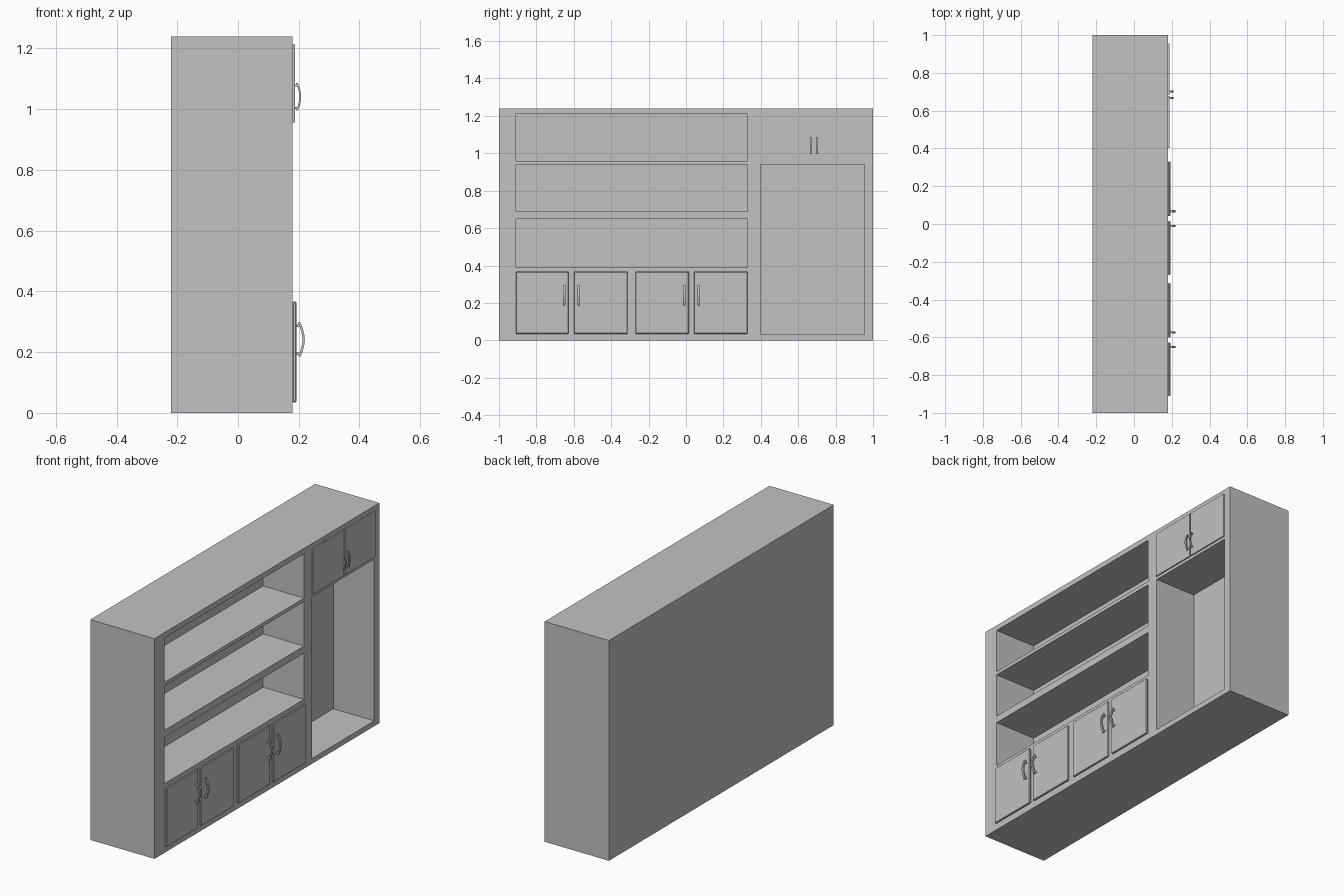
import bpy, bmesh, math
from mathutils import Vector

cube = bpy.data.objects.get("Cube")
if cube:
    bpy.data.objects.remove(cube, do_unlink=True)

grey = bpy.data.materials.new("plain_grey")
grey.use_nodes = True
grey.diffuse_color = (0.54, 0.54, 0.54, 1)
grey.node_tree.nodes["Principled BSDF"].inputs["Base Color"].default_value = grey.diffuse_color

FRONT, BACK, NICHE_BACK = 0.18, -0.22, -0.075


def finish(name, bm):
    bmesh.ops.recalc_face_normals(bm, faces=bm.faces[:])
    mesh = bpy.data.meshes.new(name)
    bm.to_mesh(mesh)
    bm.free()
    mesh.materials.append(grey)
    obj = bpy.data.objects.new(name, mesh)
    bpy.context.collection.objects.link(obj)
    return obj


def add_box(bm, x, y, z):
    """Add a box given (min, max) pairs."""
    verts = bmesh.ops.create_cube(bm, size=1)["verts"]
    for v in verts:
        v.co = Vector([(a + b) / 2 + c * (b - a) for c, (a, b) in zip(v.co, (x, y, z))])


def box(name, x, y, z):
    bm = bmesh.new()
    add_box(bm, x, y, z)
    return finish(name, bm)


# Carcass with open shelves and a tall wardrobe niche cut into it
carcass = box("carcass", (BACK, FRONT), (-1, 1), (0, 1.24))
shelf_y, tall_y = (-0.91, 0.33), (0.4, 0.955)
niches = [(shelf_y, (0.39, 0.65)), (shelf_y, (0.69, 0.94)),
          (shelf_y, (0.96, 1.21)), (tall_y, (0.03, 0.94))]
bm = bmesh.new()
for y, z in niches:
    add_box(bm, (NICHE_BACK, FRONT + 0.1), y, z)
cutter = finish("niche_cutter", bm)
cutter.hide_render = True
cut = carcass.modifiers.new("niches", "BOOLEAN")
cut.operation, cut.solver, cut.object = "DIFFERENCE", "EXACT", cutter
bpy.context.view_layer.objects.active = carcass
bpy.ops.object.modifier_apply(modifier=cut.name)
bpy.data.objects.remove(cutter, do_unlink=True)


def handle(name, x0, y, z, half, reach, width, thick):
    """Bowed grip on two short posts."""
    bm = bmesh.new()
    steps = 8
    outer, inner = [], []
    for i in range(steps + 1):
        t = 2 * i / steps - 1
        x = x0 + reach - 0.5 * reach * (1 - math.cos(t * math.pi / 2))
        outer.append((x, y - width / 2, z + t * half))
        inner.append((x - thick, y - width / 2, z + t * half))
    face = bm.faces.new([bm.verts.new(p) for p in outer + inner[::-1]])
    ext = bmesh.ops.extrude_face_region(bm, geom=[face])["geom"]
    bmesh.ops.translate(bm, vec=(0, width, 0),
                        verts=[g for g in ext if isinstance(g, bmesh.types.BMVert)])
    for side in (-1, 1):
        zc = z + side * half * 0.82
        add_box(bm, (x0 - 0.002, x0 + reach * 0.56), (y - width / 3, y + width / 3),
                (zc - thick / 2, zc + thick / 2))
    return finish(name, bm)


# Lower doors in two pairs, handles beside the meeting edges
lower = [(-0.91, -0.627, -0.651), (-0.6, -0.313, -0.574),
         (-0.27, 0.015, -0.01), (0.042, 0.33, 0.068)]
for i, (a, b, grip) in enumerate(lower, 1):
    door = box(f"lower_door_{i}", (FRONT, 0.192), (a, b), (0.035, 0.367))
    bevel = door.modifiers.new("edge", "BEVEL")
    bevel.width, bevel.segments = 0.003, 1
    handle(f"lower_handle_{i}", 0.192, grip, 0.241, 0.056, 0.028, 0.012, 0.008)

# Upper doors above the tall niche
upper = [(0.402, 0.677, 0.667), (0.683, 0.955, 0.702)]
for i, (a, b, grip) in enumerate(upper, 1):
    box(f"upper_door_{i}", (FRONT, 0.187), (a, b), (0.957, 1.213))
    handle(f"upper_handle_{i}", 0.187, grip, 1.041, 0.045, 0.021, 0.01, 0.006)
